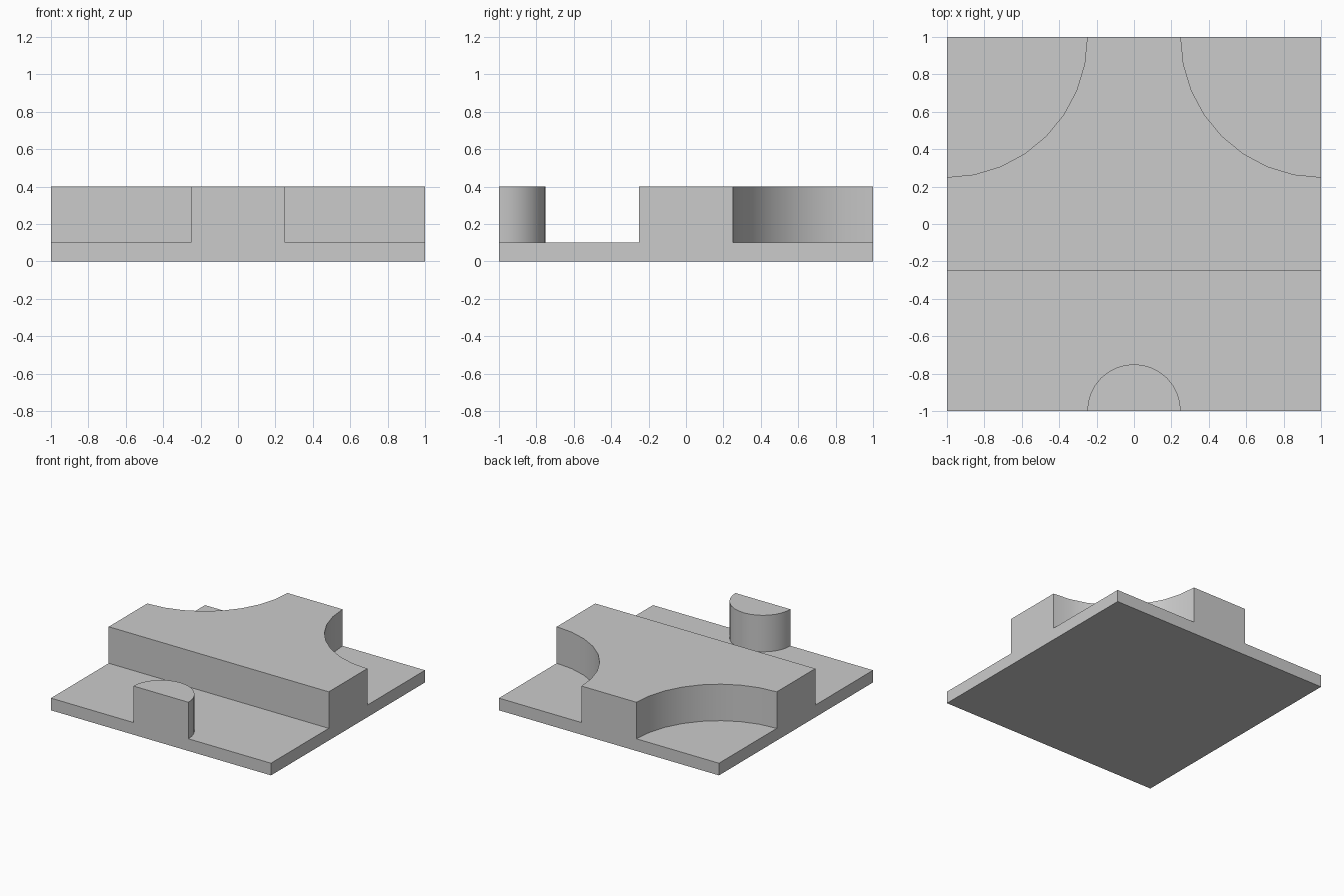
import bpy, bmesh
from math import cos, sin, pi, radians

if "Cube" in bpy.data.objects:
    bpy.data.objects.remove(bpy.data.objects["Cube"])

BASE, RISE = 0.1, 0.3
bm = bmesh.new()
cache = {}


def vert(x, y):
    key = (round(x, 4), round(y, 4))
    if key not in cache:
        cache[key] = bm.verts.new((*key, BASE))
    return cache[key]


def region(points):
    return bm.faces.new([vert(*p) for p in points])


def arc(cx, cy, r, a0, a1, n):
    return [(cx + r * cos(a0 + (a1 - a0) * i / n),
             cy + r * sin(a0 + (a1 - a0) * i / n)) for i in range(n + 1)]


# Plan of the tile, split into floor and raised regions
right_bay = arc(1, 1, 0.75, 1.5 * pi, pi, 8)
left_bay = [(-x, y) for x, y in reversed(right_bay)]
bump = arc(0, -1, 0.25, pi, 0, 16)

region([(1, 1)] + right_bay[::-1])
region([(-1, 1)] + left_bay[::-1])
region([(-1, -0.25), (-1, -1)] + bump + [(1, -1), (1, -0.25)])
wall = region([(-1, -0.25), (1, -0.25)] + right_bay + left_bay)
post = region(bump[::-1])

# Base slab: drop the outer border to the ground and close it
border = [e for e in bm.edges if e.is_boundary]
drop = bmesh.ops.extrude_edge_only(bm, edges=border)["geom"]
for v in drop:
    if isinstance(v, bmesh.types.BMVert):
        v.co.z = 0
bmesh.ops.holes_fill(bm, edges=[e for e in bm.edges if e.is_boundary], sides=0)

# Raised wall with two scooped corners, and the half-round post
raised = bmesh.ops.extrude_discrete_faces(bm, faces=[wall, post])["faces"]
bmesh.ops.translate(bm, vec=(0, 0, RISE),
                    verts=list({v for f in raised for v in f.verts}))
bmesh.ops.remove_doubles(bm, verts=bm.verts[:], dist=1e-5)
bmesh.ops.recalc_face_normals(bm, faces=bm.faces[:])

mesh = bpy.data.meshes.new("wall_tile")
bm.to_mesh(mesh)
bm.free()
tile = bpy.data.objects.new("wall_tile", mesh)
bpy.context.collection.objects.link(tile)
bpy.context.view_layer.objects.active = tile
tile.select_set(True)
bpy.ops.object.shade_smooth_by_angle(angle=radians(30))
